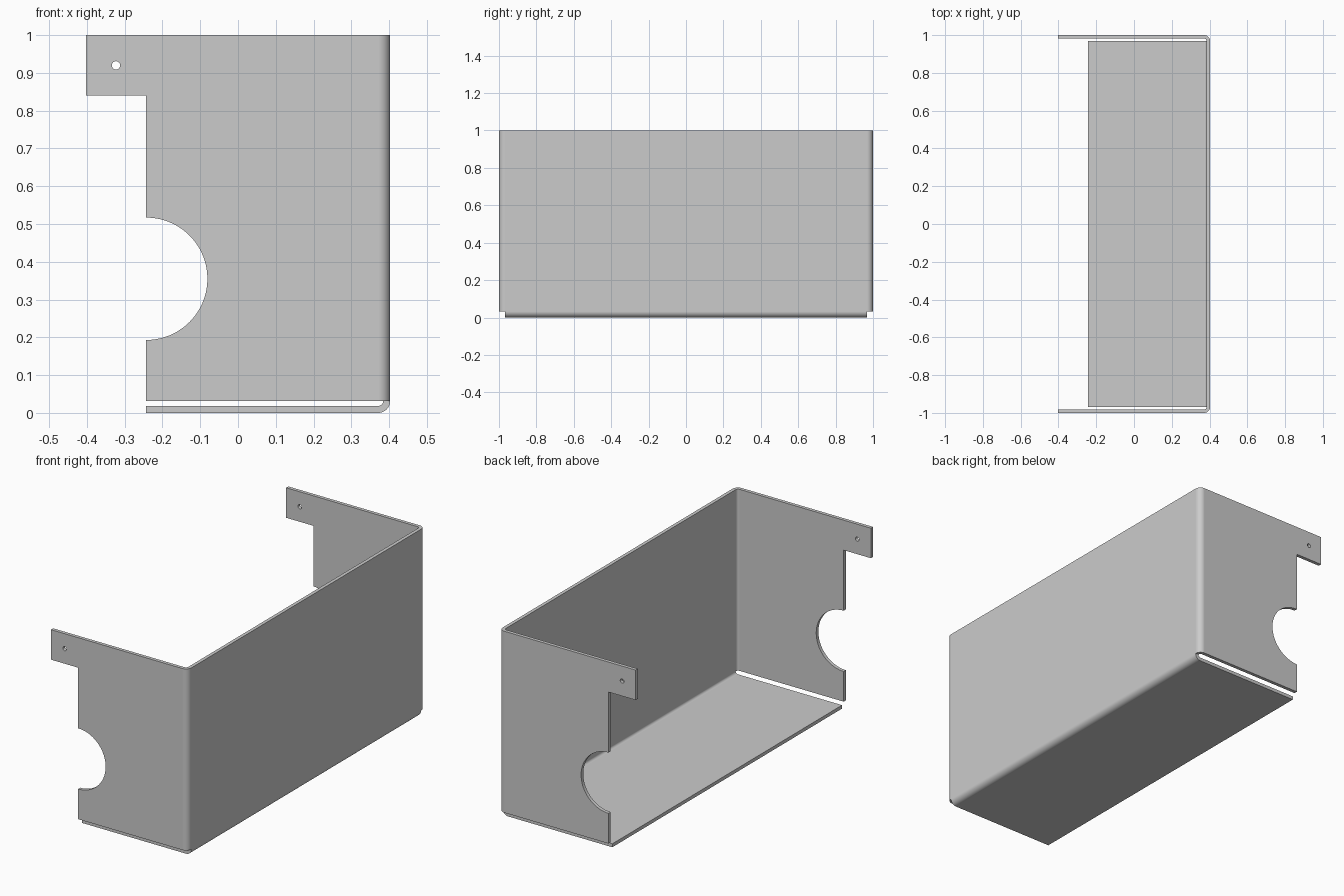
import bpy, bmesh
from math import sin, cos, pi

if "Cube" in bpy.data.objects:
    bpy.data.objects.remove(bpy.data.objects["Cube"])

T, R = 0.0185, 0.032          # sheet thickness, outer bend radius
X0, X1 = -0.403, 0.403        # tab end, back wall outer face
XF = -0.243                   # free edge of floor and side panels
BEND = 10


def bend(cx, cy, a0, a1):
    """Outer/inner point pairs around one bend."""
    out = []
    for i in range(BEND + 1):
        a = a0 + (a1 - a0) * i / BEND
        out.append(tuple((cx + r * cos(a), cy + r * sin(a)) for r in (R, R - T)))
    return out


def strip(bm, pairs, place, lo, hi, cap_ends, open_at=None):
    """Thick folded strip: cross-section pairs swept from lo to hi."""
    rows = [[bm.verts.new(place(p, h)) for h in (lo, hi) for p in pr] for pr in pairs]
    for i, (a, b) in enumerate(zip(rows, rows[1:])):
        bm.faces.new((a[0], b[0], b[2], a[2]))
        bm.faces.new((a[1], a[3], b[3], b[1]))
        bm.faces.new((a[2], b[2], b[3], a[3]))
        if i != open_at:
            bm.faces.new((a[0], a[1], b[1], b[0]))
    for row, cap in zip((rows[0], rows[-1]), cap_ends):
        if cap:
            bm.faces.new((row[0], row[1], row[3], row[2]))


def make_object(name, bm):
    bmesh.ops.recalc_face_normals(bm, faces=bm.faces[:])
    me = bpy.data.meshes.new(name)
    bm.to_mesh(me)
    bm.free()
    ob = bpy.data.objects.new(name, me)
    bpy.context.collection.objects.link(ob)
    return ob


def cutter(name, outline):
    """Side outline (x, z) swept through both side panels."""
    bm = bmesh.new()
    f = bm.faces.new([bm.verts.new((x, -1.2, z)) for x, z in outline])
    g = bmesh.ops.extrude_face_region(bm, geom=[f])["geom"]
    bmesh.ops.translate(bm, vec=(0, 2.4, 0),
                        verts=[v for v in g if isinstance(v, bmesh.types.BMVert)])
    ob = make_object(name, bm)
    ob.hide_render = True
    return ob


bm = bmesh.new()
# side panels and back wall folded from one sheet
wrap = ([((X0, -1), (X0, -1 + T))]
        + bend(X1 - R, -1 + R, -pi / 2, 0)
        + bend(X1 - R, 1 - R, 0, pi / 2)
        + [((X0, 1), (X0, 1 - T))])
strip(bm, wrap, lambda p, h: (p[0], p[1], h), R, 1, (True, True), open_at=BEND + 1)
# floor flange, folded from the lower edge of the back wall
floor = [((XF, 0), (XF, T))] + bend(X1 - R, R, -pi / 2, 0)
strip(bm, floor, lambda p, h: (p[0], h, p[1]), -1 + R, 1 - R, (True, False))
bmesh.ops.remove_doubles(bm, verts=bm.verts[:], dist=1e-5)
cover = make_object("sheet_metal_cover", bm)

# notch below the tab with its half-round opening, and the screw hole
arc = [(XF + 0.162 * sin(pi * i / 40), 0.355 - 0.162 * cos(pi * i / 40)) for i in range(41)]
notch = cutter("notch_cutter", [(-0.6, 0.025), (XF, 0.025)] + arc + [(XF, 0.84), (-0.6, 0.84)])
hole = cutter("hole_cutter", [(-0.323 + 0.011 * cos(pi * i / 12), 0.92 + 0.011 * sin(pi * i / 12))
                              for i in range(24)])

bpy.context.view_layer.objects.active = cover
cover.select_set(True)
for c in (notch, hole):
    m = cover.modifiers.new(c.name, 'BOOLEAN')
    m.operation, m.solver, m.object = 'DIFFERENCE', 'EXACT', c
    bpy.ops.object.modifier_apply(modifier=m.name)
    bpy.data.objects.remove(c)

# smooth bends, crisp cut edges, flat panels
bpy.ops.object.shade_smooth_by_angle(angle=pi / 6)
w = cover.modifiers.new("flat_panels", 'WEIGHTED_NORMAL')
w.keep_sharp = True
